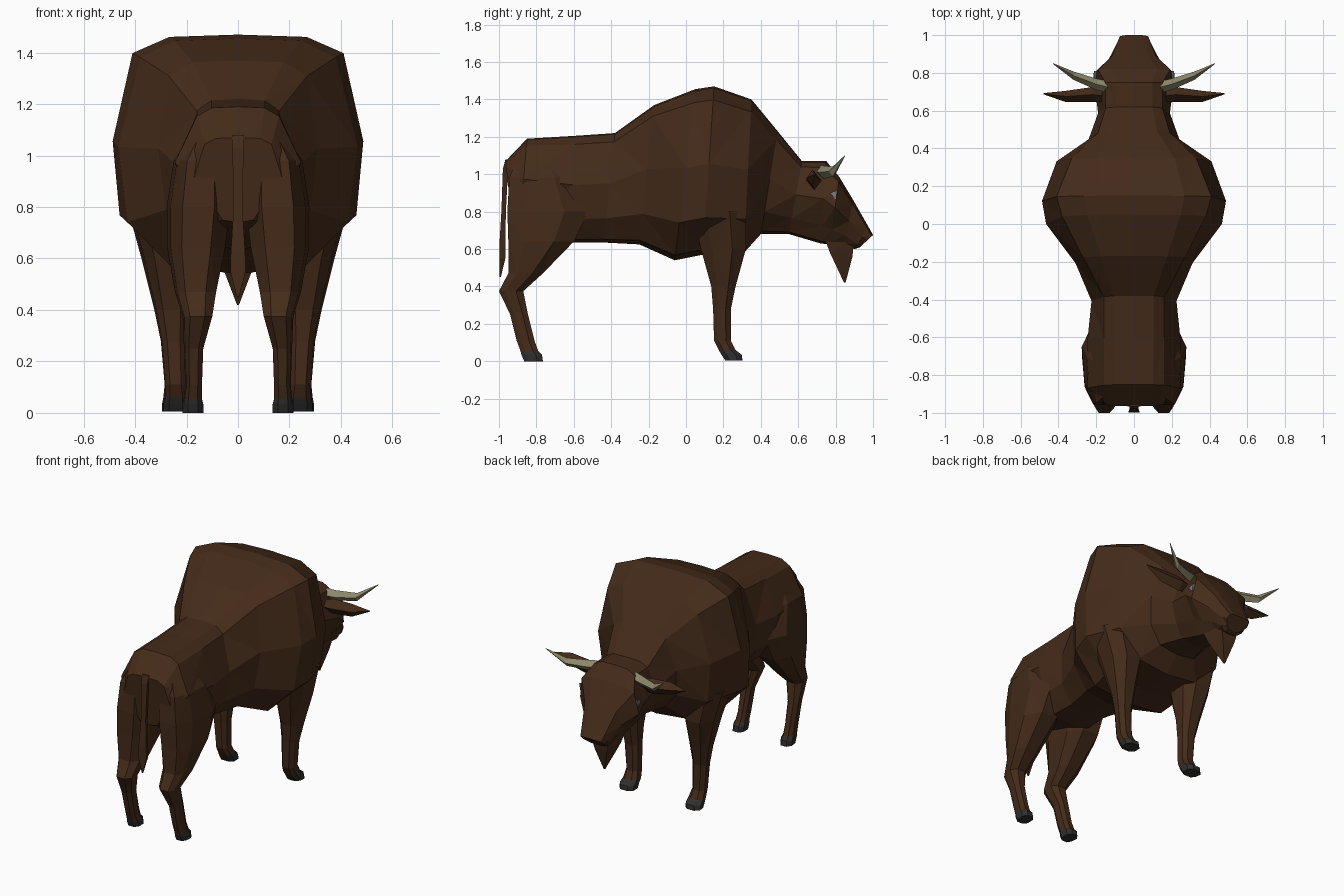
import bpy, bmesh

if "Cube" in bpy.data.objects:
    bpy.data.objects.remove(bpy.data.objects["Cube"])


def material(name, rgb):
    m = bpy.data.materials.new(name)
    m.diffuse_color = (*rgb, 1)
    m.use_nodes = True
    m.node_tree.nodes["Principled BSDF"].inputs["Base Color"].default_value = m.diffuse_color
    return m


HIDE = material("brown hide", (0.058, 0.024, 0.010))
HORN = material("horn", (0.27, 0.25, 0.15))
HOOF = material("hoof", (0.03, 0.028, 0.026))
EYE = material("eye", (0.20, 0.20, 0.20))


def loft(name, rings, mat):
    """Skin a chain of equal-length point rings and cap both ends."""
    bm = bmesh.new()
    vs = [[bm.verts.new(p) for p in r] for r in rings]
    n = len(vs[0])
    for a, b in zip(vs, vs[1:]):
        for i in range(n):
            j = (i + 1) % n
            bm.faces.new((a[i], a[j], b[j], b[i]))
    bm.faces.new(vs[0])
    bm.faces.new(vs[-1])
    bmesh.ops.remove_doubles(bm, verts=bm.verts, dist=0.0005)
    bmesh.ops.triangulate(bm, faces=[f for f in bm.faces if len(f.verts) == 4])
    bmesh.ops.recalc_face_normals(bm, faces=bm.faces)
    me = bpy.data.meshes.new(name)
    bm.to_mesh(me)
    bm.free()
    me.materials.append(mat)
    ob = bpy.data.objects.new(name, me)
    bpy.context.collection.objects.link(ob)
    return ob


def body_ring(y_top, z_top, y_bot, z_bot, w_top, w_mid, w_low):
    """Cross-section tilted between a top and a bottom point."""
    half = [(0, 1), (w_top * .65, .99), (w_top, .92), (w_mid, .54),
            (w_low, .22), (w_low * .6, .03), (0, 0)]
    pts = half + [(-x, t) for x, t in half[-2:0:-1]]
    return [(x, y_bot + (y_top - y_bot) * t, z_bot + (z_top - z_bot) * t)
            for x, t in pts]


def leg_ring(side, z, x0, x1, y0, y1):
    """Horizontal chamfered box section, narrower at the back."""
    cx, cy, hx, hy = (x0 + x1) / 2, (y0 + y1) / 2, (x1 - x0) / 2, (y1 - y0) / 2
    oct_ = [(1, .4), (.5, 1), (-.5, 1), (-1, .5), (-1, -.5), (-.5, -1), (.5, -1), (.88, -.5)]
    return [(side * (cx + hx * a), cy + hy * b, z) for a, b in oct_]


def tube(path):
    """Diamond sections across x: (centre, half height z, half depth y)."""
    return [[(x, y, z + h), (x, y + d, z), (x, y, z - h), (x, y - d, z)]
            for (x, y, z), h, d in path]


# Torso with hump and neck, running on into the head
body = loft("body", [body_ring(*s) for s in [
    (-.965, 1.07, -.93, .74, .13, .17, .10),
    (-.85, 1.19, -.89, .72, .16, .245, .18),
    (-.60, 1.205, -.60, .635, .16, .245, .22),
    (-.38, 1.22, -.44, .635, .16, .225, .21),
    (-.17, 1.37, -.25, .625, .27, .31, .28),
    (.05, 1.455, -.06, .54, .38, .465, .43),
    (.15, 1.47, .09, .57, .41, .487, .46),
    (.35, 1.40, .31, .58, .33, .41, .38),
    (.49, 1.23, .40, .68, .19, .24, .22),
    (.62, 1.07, .55, .68, .15, .19, .14),
    (.75, 1.07, .72, .63, .15, .21, .13),
    (.82, .985, .77, .625, .19, .215, .12),
    (.895, .86, .84, .62, .115, .135, .10),
    (.975, .72, .90, .60, .085, .095, .08),
    (1.0, .675, .93, .61, .075, .08, .06)]], HIDE)

# Beard
beard = loft("beard", [
    [(-.08, .74, .66), (.08, .74, .66), (.07, .90, .66), (-.07, .90, .66)],
    [(-.065, .77, .58), (.065, .77, .58), (.045, .89, .56), (-.045, .89, .56)],
    [(-.004, .845, .42), (.004, .845, .42), (.004, .853, .42), (-.004, .853, .42)]], HIDE)

# Tail with tuft
loft("tail", [[(-w, y - d, z), (w, y - d, z), (w * .7, y + d, z), (-w * .7, y + d, z)]
              for w, y, d, z in [(.024, -.945, .02, 1.08), (.022, -.965, .014, 1.03),
                                 (.017, -.975, .012, .80), (.028, -.982, .016, .62),
                                 (.03, -.982, .016, .55), (.004, -.994, .004, .45)]], HIDE)

HIND = [(1.10, .05, .17, -.90, -.68), (.98, .04, .25, -.945, -.60),
        (.80, .03, .277, -.955, -.52),
        (.64, .05, .275, -.95, -.60), (.47, .085, .245, -.95, -.765),
        (.375, .10, .215, -1.0, -.87), (.25, .135, .21, -.94, -.845),
        (.11, .14, .205, -.905, -.81), (.055, .14, .21, -.885, -.79)]
HIND_HOOF = [(.055, .14, .21, -.885, -.79), (.035, .135, .215, -.88, -.77),
             (0, .135, .215, -.865, -.765)]
FORE = [(.80, .20, .43, .03, .32), (.60, .17, .375, .08, .32),
        (.40, .19, .325, .135, .265), (.28, .20, .30, .145, .24),
        (.11, .20, .285, .15, .24), (.06, .19, .29, .175, .265)]
FORE_HOOF = [(.06, .19, .29, .175, .265), (.035, .19, .295, .19, .298),
             (.005, .19, .295, .21, .302)]

merged = [beard]
for side, label in ((1, "right"), (-1, "left")):
    # Legs and hooves
    for name, rows, mat in (("hind_leg", HIND, HIDE), ("hind_hoof", HIND_HOOF, HOOF),
                            ("front_leg", FORE, HIDE), ("front_hoof", FORE_HOOF, HOOF)):
        ob = loft(f"{name}_{label}", [leg_ring(side, *r) for r in rows], mat)
        if mat is HIDE:
            merged.append(ob)

    # Horn
    loft(f"horn_{label}", tube([((side * .14, .725, 1.015), .035, .032),
                                ((side * .20, .74, 1.01), .034, .030),
                                ((side * .32, .785, 1.015), .026, .022),
                                ((side * .43, .85, 1.10), .002, .002)]), HORN)
    # Ear
    loft(f"ear_{label}", tube([((side * .17, .68, .965), .035, .035),
                               ((side * .22, .685, .965), .05, .04),
                               ((side * .36, .675, .98), .042, .03),
                               ((side * .48, .69, 1.0), .003, .003)]), HIDE)
    # Eye, a small facet on the cheek
    loft(f"eye_{label}", [[(side * x, .77, .90), (side * x, .81, .915), (side * x, .80, .865)]
                          for x in (.19, .213)], EYE)

# Fuse legs and beard into the body so no surface stays hidden inside
for ob in merged:
    mod = body.modifiers.new(ob.name, "BOOLEAN")
    mod.operation, mod.solver, mod.object = "UNION", "EXACT", ob
deps = bpy.context.evaluated_depsgraph_get()
fused = bpy.data.meshes.new_from_object(body.evaluated_get(deps))
body.modifiers.clear()
body.data = fused
for ob in merged:
    bpy.data.objects.remove(ob)
